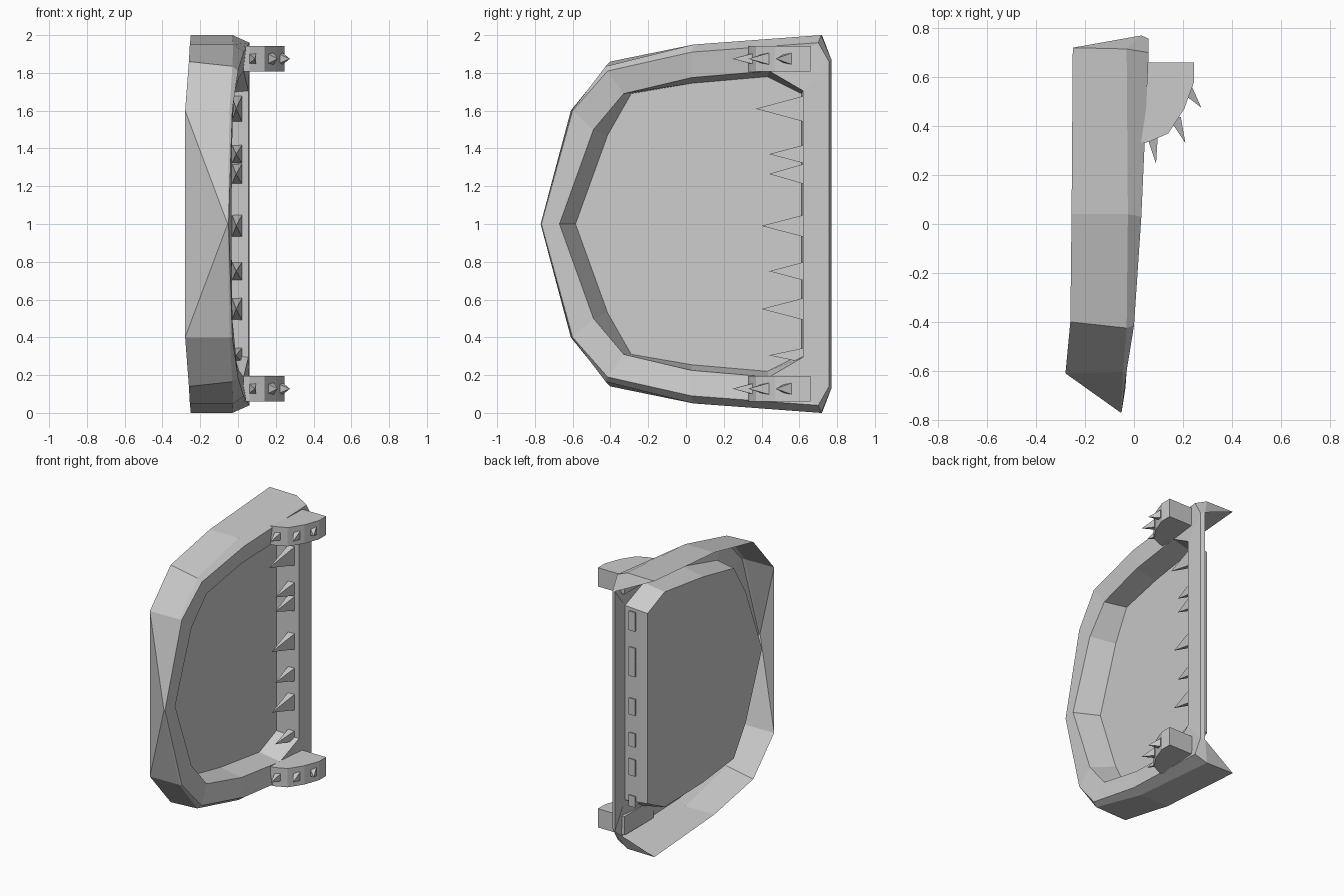
import bpy, bmesh
from mathutils import Vector

if "Cube" in bpy.data.objects:
    bpy.data.objects.remove(bpy.data.objects["Cube"])


def finish(bm, name):
    me = bpy.data.meshes.new(name)
    bm.to_mesh(me)
    bm.free()
    ob = bpy.data.objects.new(name, me)
    bpy.context.collection.objects.link(ob)
    return ob


def loop(bm, half):
    """Closed symmetric outline: nose point, upper half, mirrored lower half."""
    top = [bm.verts.new(p) for p in half]
    low = [bm.verts.new((x, y, 2 - z)) for x, y, z in half[1:]]
    return top + low[::-1]


def bridge(bm, a, b):
    n = len(a)
    for i in range(n):
        j = (i + 1) % n
        bm.faces.new((a[i], a[j], b[j], b[i]))


# Frame: outer bevel, front rim, sloped inner wall and recessed panel
middle = [(-.055, -.77, 1), (-.045, -.605, 1.6), (-.03, -.425, 1.835),
          (-.025, .04, 1.95), (-.03, .715, 2), (.03, .77, 1.87)]
front = [(-.05, -.765, 1), (-.03, -.60, 1.6), (0, -.415, 1.81),
         (.03, .03, 1.91), (.06, .70, 1.96), (.06, .757, 1.86)]
inner = [(-.035, -.67, 1), (-.03, -.49, 1.5), (-.02, -.33, 1.69),
         (.005, .03, 1.775), (.03, .44, 1.81), (.055, .62, 1.705)]
panel = [(-.2, -.585, 1), (-.19, -.415, 1.47), (-.18, -.29, 1.69),
         (-.16, .03, 1.745), (-.13, .43, 1.78), (-.12, .612, 1.69)]
bm = bmesh.new()
M, F, I, P = [loop(bm, h) for h in (middle, front, inner, panel)]
bridge(bm, M, F)
bridge(bm, F, I)
bridge(bm, I, P)
bm.faces.new(P)

# Rear skirt, open at the back and along the straight post
rear = [(-.28, -.61, 1.6), (-.26, -.40, 1.86), (-.255, .04, 1.95), (-.25, .72, 2)]
for ring, flip in ((M[1:6], False), (M[:5:-1], True)):
    R = [bm.verts.new((x, y, 2 - z if flip else z)) for x, y, z in rear]
    for i in range(3):
        bm.faces.new((ring[i], ring[i + 1], R[i + 1], R[i]))
    bm.faces.new((ring[3], ring[4], R[3]))
    bm.faces.new((M[0], ring[0], R[0]))
    if not flip:
        nose_top = R[0]
    else:
        bm.faces.new((M[0], nose_top, R[0]))

# Back of the post, joining it to the inner wall
bm.faces.new((M[5], M[6], I[6], I[5]))
bmesh.ops.recalc_face_normals(bm, faces=bm.faces)
finish(bm, "shield_frame")


def spike(name, base, tip, width, height):
    """Four-sided pyramid pointing from base centre to tip."""
    base, tip = Vector(base), Vector(tip)
    side = (tip - base).cross(Vector((0, 0, 1))).normalized() * width / 2
    up = Vector((0, 0, height / 2))
    bm = bmesh.new()
    q = [bm.verts.new(base + side * s + up * t)
         for s, t in ((-1, -1), (1, -1), (1, 1), (-1, 1))]
    t = bm.verts.new(tip)
    for i in range(4):
        bm.faces.new((q[i], q[(i + 1) % 4], t))
    bm.faces.new(q[::-1])
    bmesh.ops.recalc_face_normals(bm, faces=bm.faces)
    return finish(bm, name)


# Row of spikes along the inner side of the post
for z, tip_y, h in ((1.61, .37, .14), (1.37, .44, .10), (1.265, .44, .11),
                    (.99, .40, .12), (.75, .44, .10), (.55, .40, .12), (.305, .44, .08)):
    spike("post_spike", (-.005, .63, z), (-.01, tip_y, z), .055, h)

# Curved brackets with three spikes each
arc = [(.03, .33), (.06, .335), (.14, .37), (.205, .47), (.245, .58), (.245, .66), (.03, .66)]
for z in (1.875, .128):
    bm = bmesh.new()
    f = bm.faces.new([bm.verts.new((x, y, z - .068)) for x, y in arc])
    g = bmesh.ops.extrude_face_region(bm, geom=[f])
    bmesh.ops.translate(bm, vec=(0, 0, .136),
                        verts=[v for v in g["geom"] if isinstance(v, bmesh.types.BMVert)])
    bmesh.ops.recalc_face_normals(bm, faces=bm.faces)
    finish(bm, "bracket")
    for bx, by, tx, ty in ((.075, .36, .09, .245), (.17, .43, .21, .33), (.22, .545, .275, .475)):
        spike("bracket_spike", (bx, by, z), (tx, ty, z), .045, .06)
